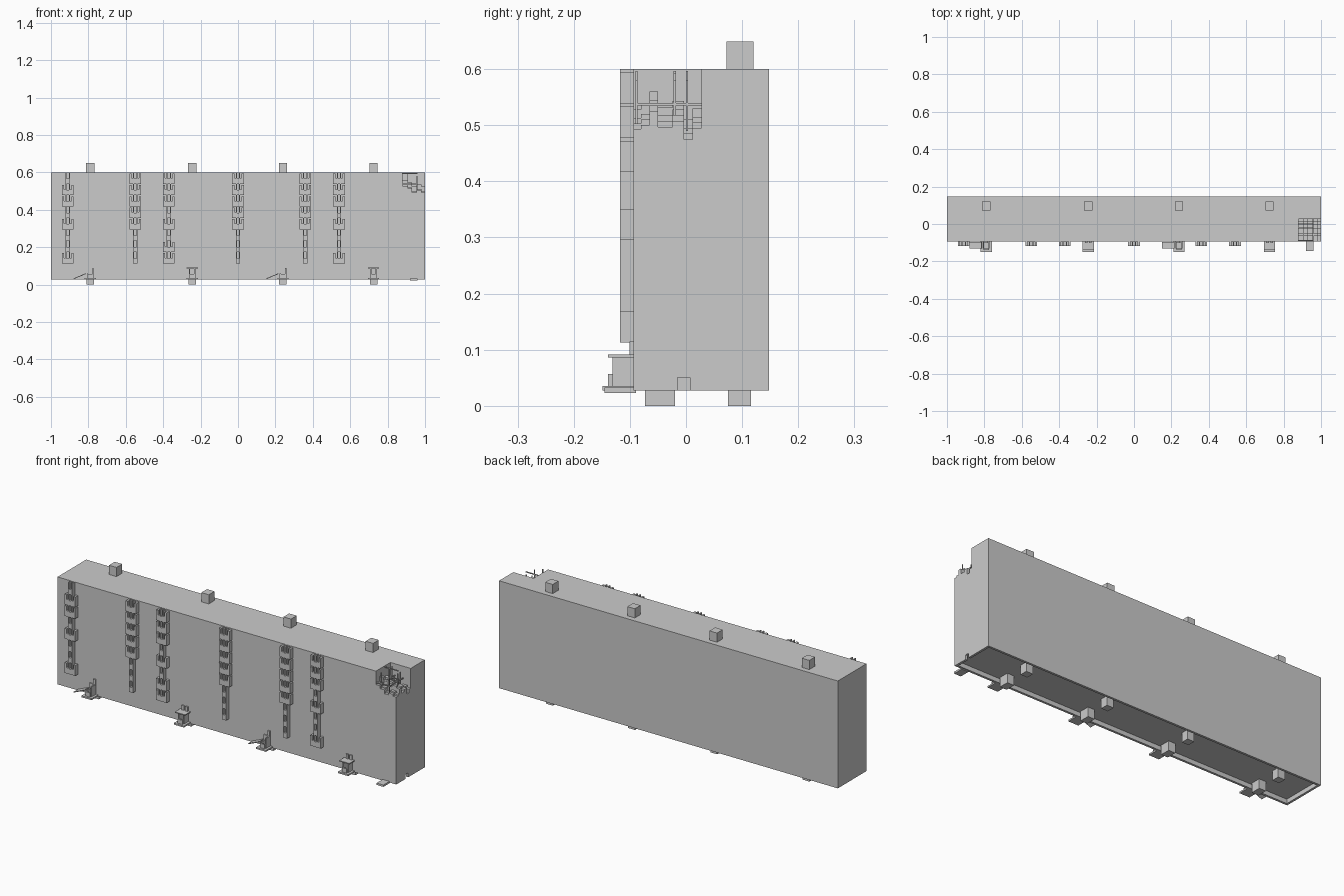
import bpy, bmesh
from mathutils import Matrix, Vector

if "Cube" in bpy.data.objects:
    bpy.data.objects.remove(bpy.data.objects["Cube"])


def add_box(bm, x0, x1, y0, y1, z0, z1):
    m = Matrix.Translation(((x0 + x1) / 2, (y0 + y1) / 2, (z0 + z1) / 2))
    m = m @ Matrix.Diagonal((x1 - x0, y1 - y0, z1 - z0, 1))
    bmesh.ops.create_cube(bm, size=1, matrix=m)


def finish(name, bm):
    me = bpy.data.meshes.new(name)
    bm.to_mesh(me)
    bm.free()
    ob = bpy.data.objects.new(name, me)
    bpy.context.collection.objects.link(ob)
    return ob


def boxes(name, items):
    bm = bmesh.new()
    for b in items:
        add_box(bm, *b)
    return finish(name, bm)


FRONT, BACK, LOW, TOP = -0.094, 0.148, 0.027, 0.6
STATIONS = (-0.79, -0.245, 0.24, 0.725)

# Main wall with shallow recess below, end notch and broken corner
wall = boxes("wall_body", [(-1, 1, FRONT, BACK, LOW, TOP)])
cuts = {
    "recess_cutter": (-0.988, 0.988, FRONT + 0.012, BACK - 0.012, 0, 0.05),
    "notch_cutter": (0.97, 1.1, -0.015, 0.007, 0, 0.0505),
    "corner_cutter": (0.88, 1.1, -0.2, 0.028, 0.475, 0.7),
}
for name, dims in cuts.items():
    cutter = boxes(name, [dims])
    cutter.hide_render = True
    mod = wall.modifiers.new(name, 'BOOLEAN')
    mod.operation = 'DIFFERENCE'
    mod.solver = 'EXACT'
    mod.object = cutter
    bpy.context.view_layer.objects.active = wall
    bpy.ops.object.modifier_apply(modifier=name)
    bpy.data.objects.remove(cutter)

# Jagged rubble steps left inside the broken corner
ys = (FRONT, -0.08, -0.065, -0.05, -0.024, -0.004, 0.012, 0.028)
side = (0.493, 0.5, 0.525, 0.497, 0.508, 0.475, 0.495)
xs = (0.88, 0.905, 0.93, 0.955, 0.98, 1.0)
lift = (0.035, 0.02, 0.0, 0.01, 0.0)
rubble = []
for i, dz in enumerate(lift):
    for j, h in enumerate(side):
        if h + dz > 0.48:
            rubble.append((xs[i], xs[i + 1], ys[j], ys[j + 1], 0.475, h + dz))
boxes("corner_rubble", rubble)

# Exposed reinforcing frame in the corner
bars = [(0.88, 0.96, y, y + 0.004, 0.535, 0.54) for y in (-0.09, -0.022, 0.0)]
bars += [(x, x + 0.004, -0.09, 0.028, 0.535, 0.54) for x in (0.905, 0.955)]
bars += [(x, x + 0.004, y, y + 0.004, 0.49, z)
         for x, z in ((0.905, 0.597), (0.955, 0.58))
         for y in (-0.09, -0.022, 0.0)]
bars += [(0.88, 0.96, -0.022, -0.018, 0.592, 0.597)]
boxes("corner_frame", bars)

# Ladder-like chains on the front: W = winged link, N = narrow link
columns = {-0.91: "NWWNWNNW", -0.55: "WWWWWNNN", -0.37: "WWWNWNWW",
           0.0: "WWWWWNNN", 0.36: "WWWWWNNN", 0.54: "WWWNWNNW"}
step = (TOP - 0.113) / 8
y0, y1 = -0.118, FRONT + 0.001
for n, (x, code) in enumerate(columns.items(), 1):
    parts = []
    for k, c in enumerate(code):
        t = TOP - k * step
        b = t - step
        parts += [(x - 0.012, x - 0.006, y0, y1, b, t),
                  (x + 0.006, x + 0.012, y0, y1, b, t),
                  (x - 0.006, x + 0.006, y0, y1, b, b + step * 0.45)]
        if c == "W":
            for s in (-1, 1):
                wing = sorted((x + s * 0.02, x + s * 0.031))
                arm = sorted((x + s * 0.012, x + s * 0.02))
                parts += [(*wing, y0, y1, b, t - 0.006),
                          (*arm, y0, y1, b, b + step * 0.5)]
    boxes(f"ladder_column_{n}", parts)

# Top lugs, bottom feet and front brackets at each station
for n, x in enumerate(STATIONS):
    boxes(f"top_lug_{n + 1}", [(x - 0.022, x + 0.022, 0.072, 0.12, TOP - 0.005, 0.649)])
    boxes(f"feet_{n + 1}", [(x - 0.02, x + 0.02, -0.073, -0.02, 0, 0.052),
                            (x - 0.02, x + 0.02, 0.075, 0.116, 0, 0.052)])
    broken = n % 2 == 0
    parts = [(x - 0.03, x + 0.03, -0.149, FRONT, LOW, 0.035),      # base
             (x - 0.014, x + 0.014, -0.139, -0.131, 0.035, 0.057),  # sill
             (x + 0.011, x + 0.018, -0.131, FRONT, 0.035, 0.088),   # cheeks
             (x - 0.018, x - 0.011, -0.131, FRONT, 0.035, 0.06 if broken else 0.088),
             (x - 0.018, x + 0.018, -0.1, FRONT, 0.035, 0.088),     # back post
             (x + 0.004, x + 0.018, -0.101, FRONT, 0.088, 0.115)]
    if not broken:
        parts += [(x - 0.03, x + 0.03, -0.139, FRONT, 0.086, 0.091),
                  (x - 0.018, x - 0.004, -0.101, FRONT, 0.091, 0.115)]
    boxes(f"front_bracket_{n + 1}", parts)

    # Fallen cover leaning beside alternate brackets
    if broken:
        bm = bmesh.new()
        d = Vector((0.064, 0, 0.027))
        m = (Matrix.Translation((x - 0.056, -0.113, 0.045))
             @ Matrix.Rotation(-d.xz.angle(Vector((1, 0))), 4, 'Y')
             @ Matrix.Diagonal((0.07, 0.036, 0.004, 1)))
        bmesh.ops.create_cube(bm, size=1, matrix=m)
        finish(f"fallen_cover_{n + 1}", bm)

# Single low step near the right end
boxes("end_step", [(0.92, 0.96, -0.145, FRONT + 0.005, 0.023, 0.033)])
